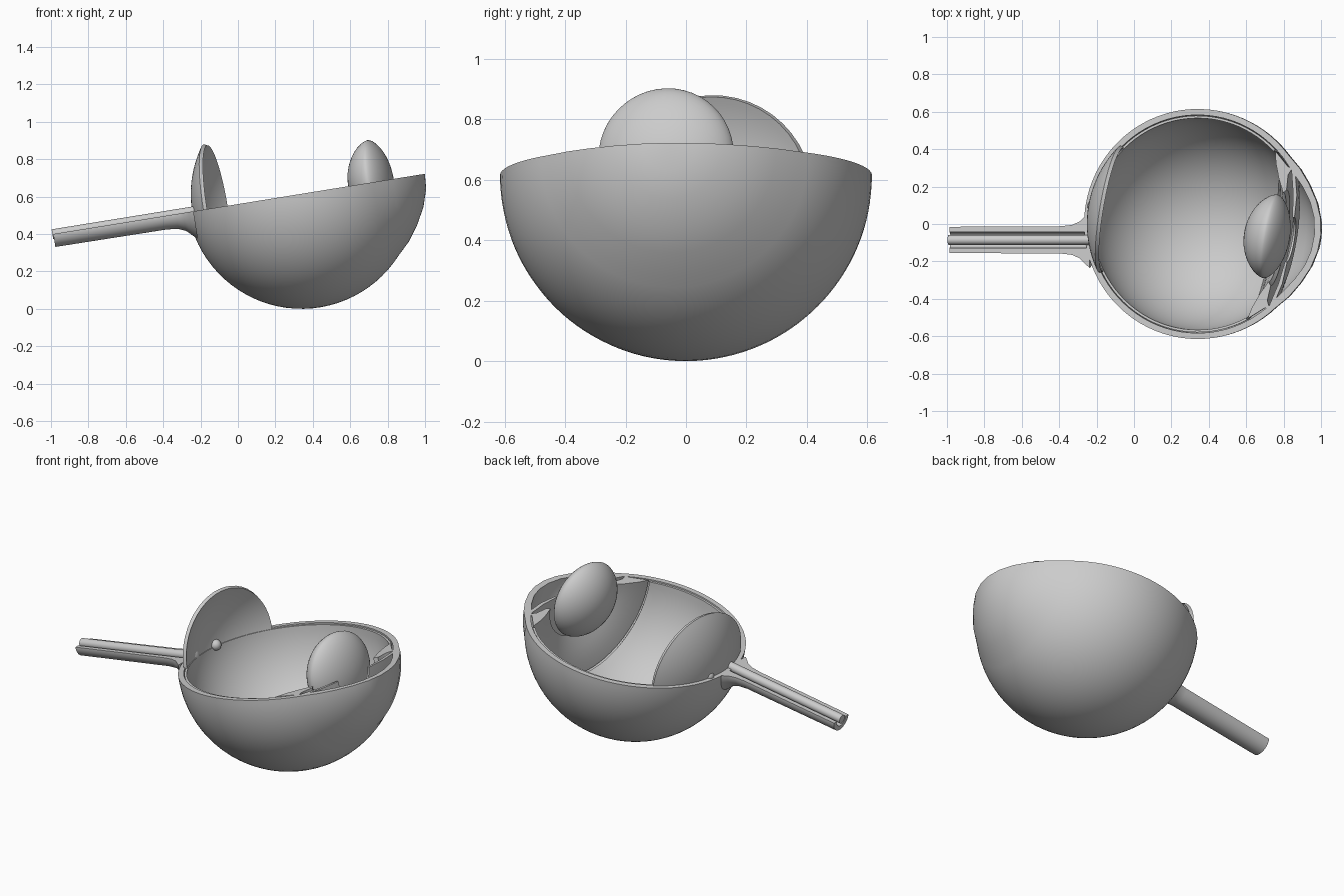
import bpy, bmesh
from math import sin, cos, pi, radians, sqrt
from mathutils import Matrix

cube = bpy.data.objects.get("Cube")
if cube:
    bpy.data.objects.remove(cube)

grey = bpy.data.materials.new("plain_grey")
grey.use_nodes = True
grey.diffuse_color = (0.6, 0.6, 0.6, 1)
grey.node_tree.nodes["Principled BSDF"].inputs["Base Color"].default_value = (0.6, 0.6, 0.6, 1)

# Tilted frame: x is the eye axis, z = 0 is the cutting plane
FRAME = Matrix.Translation((0.34, 0, 0.615)) @ Matrix.Rotation(radians(-9.2), 4, 'Y')


def yawed(degrees):
    return FRAME @ Matrix.Rotation(radians(degrees), 4, 'Z')


def revolve(name, profile, matrix, half=True, steps=48):
    """Turn a closed (axis, radius) outline about x, as a capped lower half or in full."""
    bm = bmesh.new()
    rings = []
    for i in range(steps + 1 if half else steps):
        t = (pi if half else 2 * pi) * i / steps
        rings.append([bm.verts.new((a, r * cos(t), -r * sin(t))) for a, r in profile])
    n = len(profile)
    pairs = zip(rings, rings[1:] if half else rings[1:] + rings[:1])
    for p, q in pairs:
        for j in range(n):
            k = (j + 1) % n
            if profile[j][1] + profile[k][1] > 1e-6:
                bm.faces.new((p[j], p[k], q[k], q[j]))
    if half:
        bm.faces.new(rings[0])
        bm.faces.new(rings[-1])
    bmesh.ops.remove_doubles(bm, verts=bm.verts, dist=1e-5)
    bmesh.ops.recalc_face_normals(bm, faces=bm.faces)
    bm.transform(matrix)
    mesh = bpy.data.meshes.new(name)
    bm.to_mesh(mesh)
    bm.free()
    mesh.materials.append(grey)
    obj = bpy.data.objects.new(name, mesh)
    bpy.context.collection.objects.link(obj)
    bpy.ops.object.select_all(action='DESELECT')
    obj.select_set(True)
    bpy.context.view_layer.objects.active = obj
    bpy.ops.object.shade_smooth_by_angle(angle=radians(35))
    return obj


def arc(radius, start, end, count=32):
    """Arc about the eye centre; angles measured from the back pole."""
    steps = [radians(start + (end - start) * i / count) for i in range(count + 1)]
    return [(-radius * cos(t), radius * sin(t)) for t in steps]


# Outer wall with the bulging clear front
front_outer = [(0.525, 0.345), (0.58, 0.27), (0.63, 0.18), (0.66, 0.09), (0.67, 0)]
front_inner = [(0.635, 0), (0.625, 0.09), (0.597, 0.17), (0.548, 0.25), (0.49, 0.32)]
wall = arc(0.615, 0, 138) + front_outer + front_inner + arc(0.583, 138, 0)
revolve("outer_wall", wall, yawed(-5), steps=64)

# Thin inner lining, its rim a touch below the cut
lining = arc(0.579, 0, 127) + arc(0.566, 127, 0)
revolve("inner_lining", lining, Matrix.Translation((0, 0, -0.006)) @ yawed(-9.5))

# Round back patch that rises above the cut
patch = arc(0.592, 0, 35.6, 16) + arc(0.572, 36, 0, 16)
revolve("back_patch", patch, yawed(-9.5), half=False)

# Ring that holds the lens, and the iris
ring = [(0.35, 0.455), (0.365, 0.39), (0.395, 0.31), (0.43, 0.24), (0.445, 0.26),
        (0.44, 0.34), (0.455, 0.375), (0.43, 0.385)]
revolve("lens_ring", ring, yawed(-9.5))
iris = [(0.455, 0.365), (0.485, 0.24), (0.5, 0.12), (0.512, 0.12), (0.505, 0.24), (0.475, 0.365)]
revolve("iris", iris, yawed(-9.5))

# Whole lens: rounder at the back, flatter in front, ridged round the edge
lens = []
for i in range(25):
    t = pi * i / 24
    c = cos(t)
    depth = -0.14 * c ** 1.25 if c > 0 else 0.1 * abs(c) ** 1.25
    lens.append((0.4 + depth, max(0, 0.227 * sin(t)) if 0 < i < 24 else 0))
revolve("lens", lens, yawed(-9.5), half=False)

# Small bumps on the back patch
ball = [(0.032 * x, 0.032 * r) for x, r in arc(1, 0, 180, 12)]
ball[-1] = (0.032, 0)
revolve("centre_bump", ball, yawed(-9.5) @ Matrix.Translation((-0.572, 0, 0)), half=False, steps=20)

# Nerve: flared half sheath with a round core lying in its groove
NERVE = FRAME @ Matrix.Translation((0, -0.085, 0))
sheath = [(-0.585, 0.15), (-0.612, 0.125), (-0.64, 0.098), (-0.68, 0.08), (-0.74, 0.073),
          (-1.345, 0.07), (-1.345, 0.043), (-0.585, 0.043)]
revolve("nerve_sheath", sheath, NERVE)
core = [(-0.555, 0), (-0.565, 0.026), (-1.35, 0.026), (-1.35, 0)]
revolve("nerve_core", core, NERVE, half=False, steps=24)
